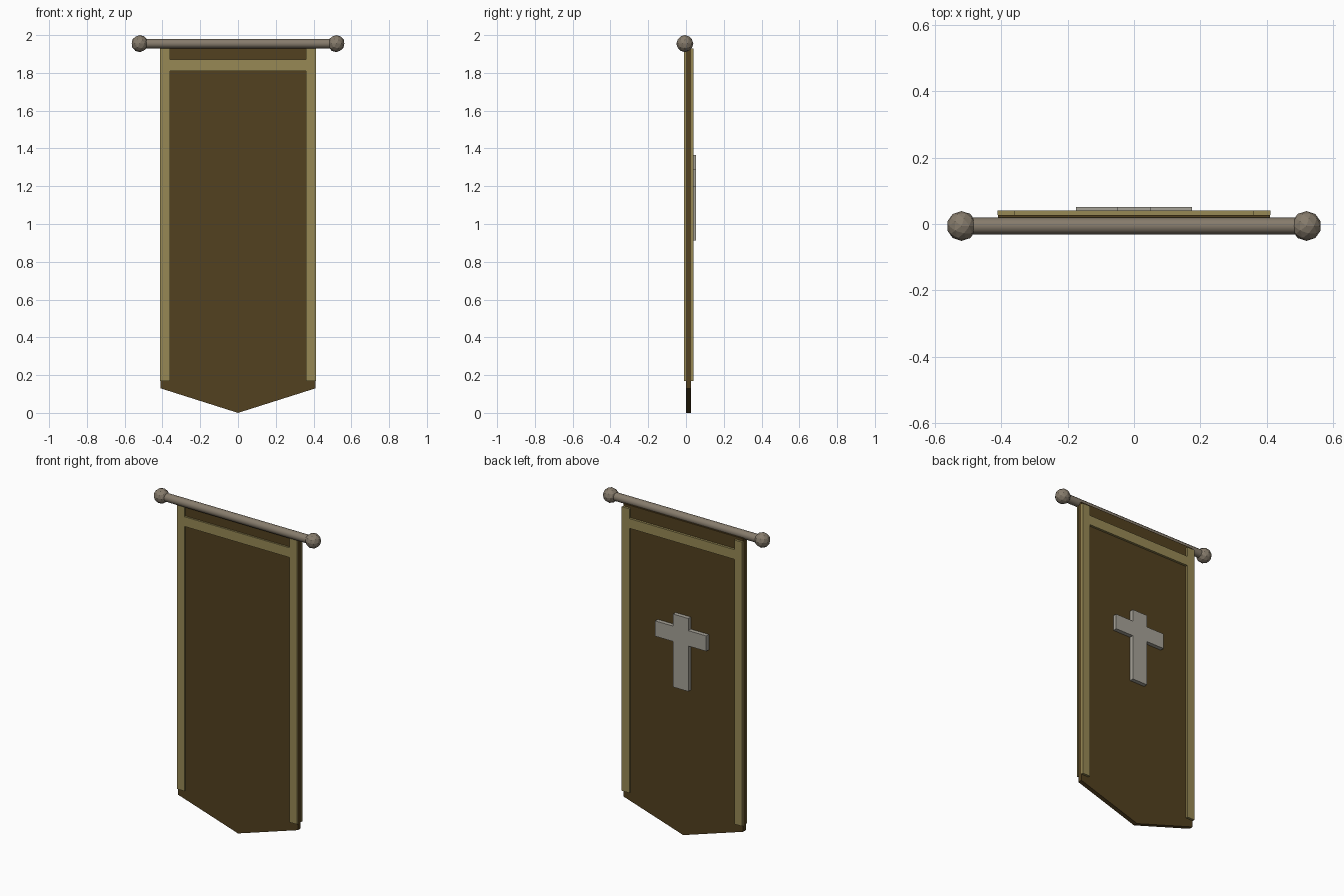
import bpy, bmesh, math

if "Cube" in bpy.data.objects:
    bpy.data.objects.remove(bpy.data.objects["Cube"])


def material(name, rgb):
    m = bpy.data.materials.new(name)
    m.diffuse_color = (*rgb, 1)
    m.use_nodes = True
    m.node_tree.nodes["Principled BSDF"].inputs["Base Color"].default_value = m.diffuse_color
    return m


CLOTH = material("brown_cloth", (0.085, 0.052, 0.014))
TRIM = material("gold_trim", (0.31, 0.25, 0.09))
POLE = material("weathered_wood", (0.24, 0.20, 0.15))
EMBLEM = material("pale_emblem", (0.38, 0.36, 0.31))


def slab(name, outline, y0, y1, mat):
    """Extrude an (x, z) outline from y0 to y1."""
    bm = bmesh.new()
    face = bm.faces.new([bm.verts.new((x, y0, z)) for x, z in outline])
    ext = bmesh.ops.extrude_face_region(bm, geom=[face])
    for v in ext["geom"]:
        if isinstance(v, bmesh.types.BMVert):
            v.co.y = y1
    bmesh.ops.recalc_face_normals(bm, faces=bm.faces)
    me = bpy.data.meshes.new(name)
    bm.to_mesh(me)
    bm.free()
    me.materials.append(mat)
    ob = bpy.data.objects.new(name, me)
    bpy.context.collection.objects.link(ob)
    return ob


def rect(x0, x1, z0, z1):
    return [(x0, z0), (x1, z0), (x1, z1), (x0, z1)]


# Cloth with pointed lower edge
slab("cloth", [(-0.41, 0.13), (0, 0), (0.41, 0.13), (0.41, 1.945), (-0.41, 1.945)],
     0.0, 0.027, CLOTH)

# Trim bands on both faces of the cloth
for side, y0, y1 in (("front", -0.011, 0.0), ("back", 0.027, 0.041)):
    slab(side + "_trim_left", rect(-0.412, -0.36, 0.17, 1.93), y0, y1, TRIM)
    slab(side + "_trim_right", rect(0.36, 0.412, 0.17, 1.93), y0, y1, TRIM)
    slab(side + "_trim_top", rect(-0.36, 0.36, 1.81, 1.87), y0, y1, TRIM)

# Cross emblem on the back
half = [(0.052, 0.913), (0.052, 1.195), (0.175, 1.195),
        (0.175, 1.29), (0.052, 1.29), (0.052, 1.365)]
slab("cross_emblem", half + [(-x, z) for x, z in reversed(half)], 0.027, 0.052, EMBLEM)

# Hanging rod
bpy.ops.mesh.primitive_cylinder_add(vertices=12, radius=0.025, depth=1.04,
                                    location=(0, -0.006, 1.955),
                                    rotation=(0, math.pi / 2, 0))
rod = bpy.context.object
rod.name = "rod"
rod.data.materials.append(POLE)
bpy.ops.object.shade_smooth_by_angle(angle=math.radians(40))

# Faceted finials
for side, x in (("left", -0.52), ("right", 0.52)):
    bpy.ops.mesh.primitive_ico_sphere_add(subdivisions=2, radius=0.045,
                                          location=(x, -0.006, 1.955))
    bpy.context.object.name = "finial_" + side
    bpy.context.object.data.materials.append(POLE)
